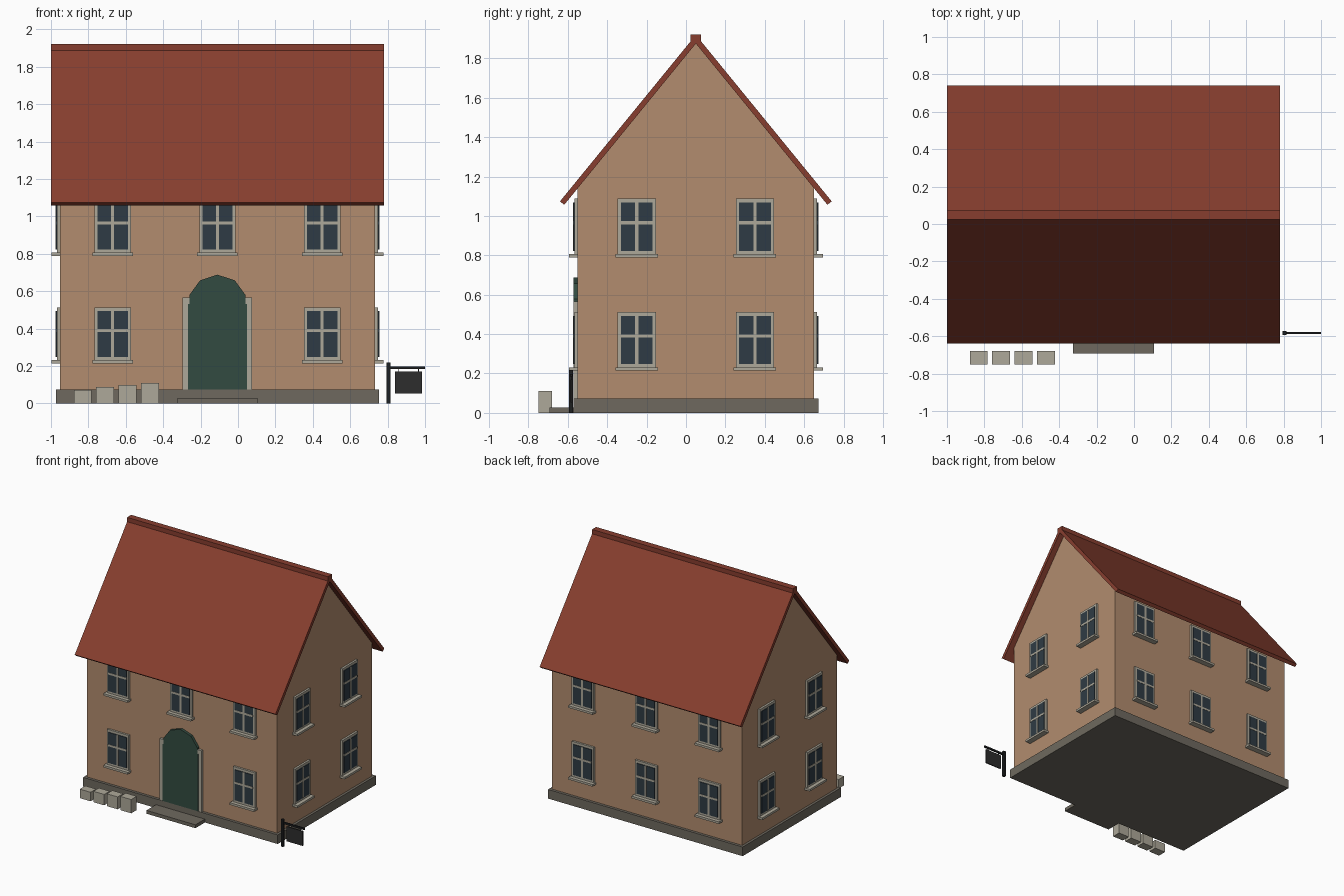
import bpy, bmesh, math
from mathutils import Matrix, Vector

cube = bpy.data.objects.get("Cube")
if cube:
    bpy.data.objects.remove(cube, do_unlink=True)


def material(name, r, g, b):
    m = bpy.data.materials.new(name)
    m.use_nodes = True
    m.diffuse_color = (r, g, b, 1)
    m.node_tree.nodes["Principled BSDF"].inputs["Base Color"].default_value = (r, g, b, 1)
    return m


plaster = material("tan plaster", .445, .263, .156)
tile = material("red roof tile", .243, .048, .028)
stone = material("pale stone", .42, .393, .32)
base_stone = material("dark base stone", .156, .141, .114)
door_green = material("door green", .032, .07, .052)
glass = material("window glass", .028, .044, .058)
iron = material("black iron", .012, .013, .014)
board = material("sign board", .026, .026, .026)


def finish(bm, name, mats):
    bmesh.ops.recalc_face_normals(bm, faces=bm.faces)
    me = bpy.data.meshes.new(name)
    bm.to_mesh(me)
    bm.free()
    for m in mats:
        me.materials.append(m)
    ob = bpy.data.objects.new(name, me)
    bpy.context.collection.objects.link(ob)
    return ob


def add_box(bm, x, y, z, index=0):
    """Add a box given its (low, high) range on each axis."""
    lo, hi = Vector((x[0], y[0], z[0])), Vector((x[1], y[1], z[1]))
    mat = Matrix.Translation((lo + hi) / 2) @ Matrix.Diagonal((*(hi - lo), 1))
    for v in bmesh.ops.create_cube(bm, size=1, matrix=mat)["verts"]:
        for f in v.link_faces:
            f.material_index = index


def box(name, mat, x, y, z):
    bm = bmesh.new()
    add_box(bm, x, y, z)
    return finish(bm, name, [mat])


def prism(name, mat, points, offset):
    """Extrude a closed outline of 3D points by an offset vector."""
    bm = bmesh.new()
    face = bm.faces.new([bm.verts.new(p) for p in points])
    new = bmesh.ops.extrude_face_region(bm, geom=[face], use_keep_orig=True)["geom"]
    moved = [v for v in new if isinstance(v, bmesh.types.BMVert)]
    bmesh.ops.translate(bm, verts=moved, vec=offset)
    return finish(bm, name, [mat])


# House layout
CX, CY = -.11, .05
HX, HY = .843, .6
SLOPE, APEX = 1.225, 1.875
PLINTH = .073

# Base, walls with gables, roof and ridge
box("plinth", base_stone, (CX - .863, CX + .863), (CY - .622, CY + .622), (0, PLINTH))
eave = APEX - HY * SLOPE
walls = [(-HY, PLINTH), (HY, PLINTH), (HY, eave), (0, APEX), (-HY, eave)]
prism("walls", plaster, [(CX - HX, CY + y, z) for y, z in walls], (2 * HX, 0, 0))

top, run_out, run_in = APEX + .044, .69, .668
roof = [(-run_out, top - run_out * SLOPE), (0, top), (run_out, top - run_out * SLOPE),
        (run_in, APEX - run_in * SLOPE), (0, APEX), (-run_in, APEX - run_in * SLOPE)]
prism("roof", tile, [(-1, CY + y, z) for y, z in roof], (1.78, 0, 0))
box("ridge_cap", tile, (-1, .78), (CY - .026, CY + .026), (1.885, 1.922))


# Window: frame, four panes divided by glazing bars, and a sill
def window_mesh():
    bm = bmesh.new()
    add_box(bm, (-.097, .097), (-.016, .01), (0, .285))
    add_box(bm, (-.081, .081), (-.021, 0), (.02, .265), 1)
    add_box(bm, (-.008, .008), (-.023, 0), (.02, .265))
    add_box(bm, (-.081, .081), (-.023, 0), (.154, .17))
    add_box(bm, (-.108, .108), (-.045, .01), (-.014, .003))
    ob = finish(bm, "window", [stone, glass])
    mesh = ob.data
    bpy.data.objects.remove(ob)
    return mesh


win = window_mesh()


def place_window(name, x, y, z, angle):
    ob = bpy.data.objects.new(name, win)
    ob.location = (x, y, z)
    ob.rotation_euler.z = math.radians(angle)
    bpy.context.collection.objects.link(ob)


for floor, z in (("lower", .228), ("upper", .803)):
    for col in (-1, 0, 1):
        x = CX + col * .56
        if floor == "upper" or col:
            place_window(f"front_{floor}_window", x, CY - HY, z, 0)
        place_window(f"back_{floor}_window", x, CY + HY, z, 180)
    for y in (CY - .3, CY + .3):
        place_window(f"left_{floor}_window", CX + HX, y, z, 90)
        place_window(f"right_{floor}_window", CX - HX, y, z, -90)

# Arched door with ten-sided head, stone jambs and a step
R, SPRING = .158, .53
wall_y = CY - HY
box("door", door_green, (CX - R, CX + R), (wall_y - .022, wall_y + .01), (PLINTH, SPRING))
arch = [(CX + R * math.sin(a), wall_y - .022, SPRING + R * math.cos(a))
        for a in (math.tau * i / 10 for i in range(10))]
prism("door_arch", door_green, arch, (0, .032, 0))
for side in (-1, 1):
    edges = sorted((CX + side * .148, CX + side * .186))
    box("door_jamb", stone, edges, (wall_y - .02, wall_y + .01), (PLINTH, .565))
box("door_step", base_stone, (CX - .217, CX + .217), (-.692, -.56), (0, .027))

# Row of stone blocks, rising toward the door
for i, height in enumerate((.072, .087, .099, .11)):
    x = -.83 + i * .12
    box("stone_block", stone, (x - .048, x + .048), (-.75, -.68), (0, height))

# Hanging sign beside the house
box("sign_post", iron, (.795, .815), (-.593, -.573), (0, .218))
box("sign_arm", iron, (.8, 1), (-.589, -.577), (.184, .198))
box("sign_board", board, (.84, .985), (-.587, -.579), (.052, .17))
for x in (.86, .965):
    box("sign_hanger", iron, (x - .002, x + .002), (-.585, -.581), (.168, .186))
